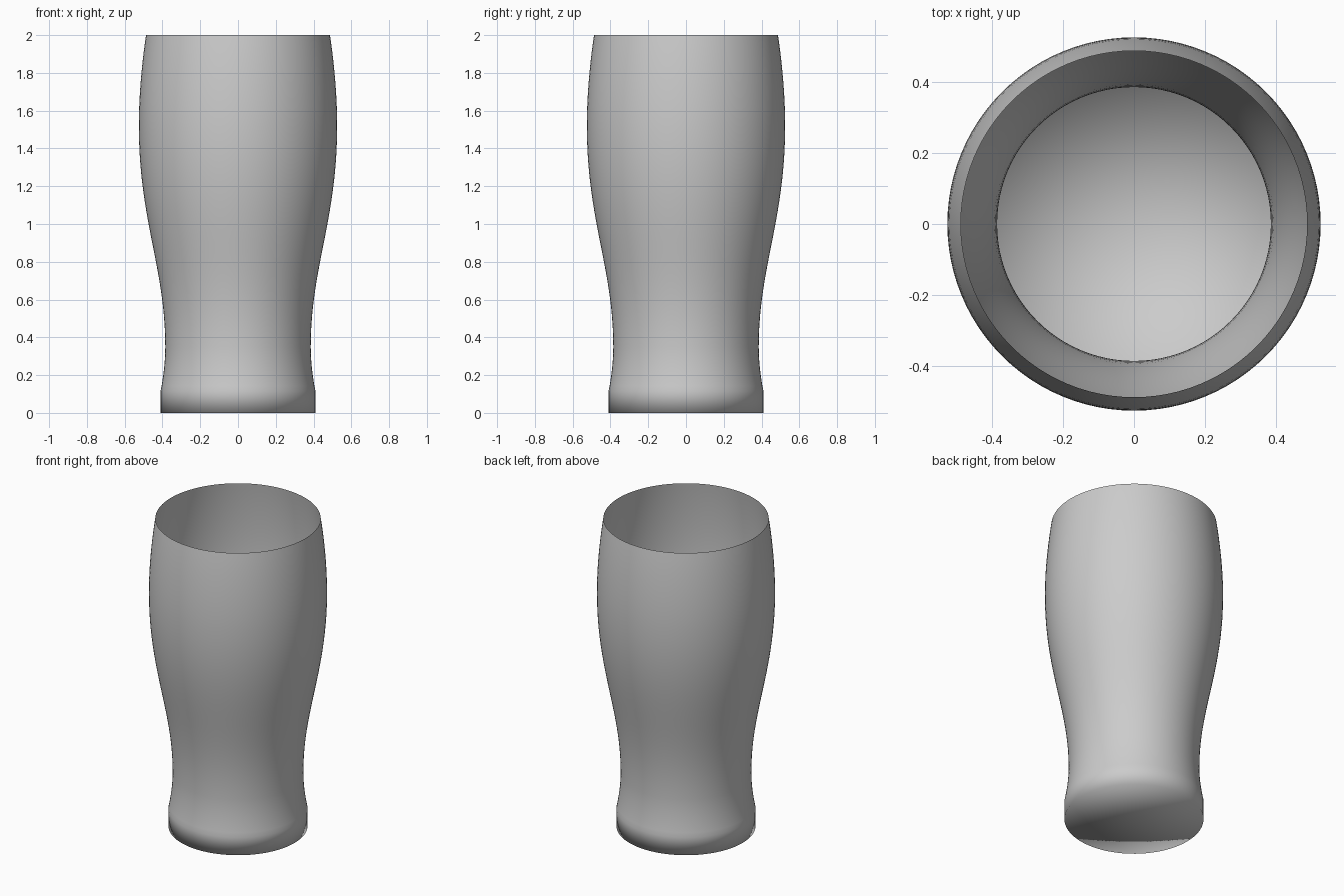
import bpy, bmesh, math
from mathutils import Vector
from mathutils.geometry import interpolate_bezier

default_cube = bpy.data.objects.get("Cube")
if default_cube:
    bpy.data.objects.remove(default_cube, do_unlink=True)

SIDES = 96

# Plain grey glass material
grey = bpy.data.materials.new("plain_grey")
grey.use_nodes = True
colour = (0.6, 0.6, 0.6, 1)
grey.diffuse_color = colour
grey.node_tree.nodes["Principled BSDF"].inputs["Base Color"].default_value = colour


def bezier(points, steps):
    """Sample a (radius, height) curve, leaving out its first point."""
    return interpolate_bezier(*[Vector((r, 0, z)) for r, z in points], steps)[1:]


# Wall profile: straight foot, pinched neck, wide bulge, narrower rim
profile = [Vector((0.41, 0, 0)), Vector((0.41, 0, 0.115))]
profile += bezier([(0.41, 0.115), (0.395, 0.19), (0.385, 0.27), (0.385, 0.35)], 9)
profile += bezier([(0.385, 0.35), (0.385, 0.77), (0.525, 1.02), (0.525, 1.52)], 21)
profile += bezier([(0.525, 1.52), (0.525, 1.70), (0.505, 1.88), (0.487, 2.0)], 10)

# Thin wall, one ring of vertices per profile point
bm = bmesh.new()
rings = []
for p in profile:
    ring = []
    for i in range(SIDES):
        a = math.tau * i / SIDES
        ring.append(bm.verts.new((p.x * math.cos(a), p.x * math.sin(a), p.z)))
    rings.append(ring)
for low, high in zip(rings, rings[1:]):
    for i in range(SIDES):
        j = (i + 1) % SIDES
        bm.faces.new((low[i], low[j], high[j], high[i]))

# Flat floor as a fan, sharing the foot ring so the shading rolls over it
centre = bm.verts.new((0, 0, 0))
for i in range(SIDES):
    bm.faces.new((centre, rings[0][(i + 1) % SIDES], rings[0][i]))

for face in bm.faces:
    face.smooth = True

mesh = bpy.data.meshes.new("beer_glass")
bm.to_mesh(mesh)
bm.free()
mesh.materials.append(grey)
glass = bpy.data.objects.new("beer_glass", mesh)
bpy.context.collection.objects.link(glass)
